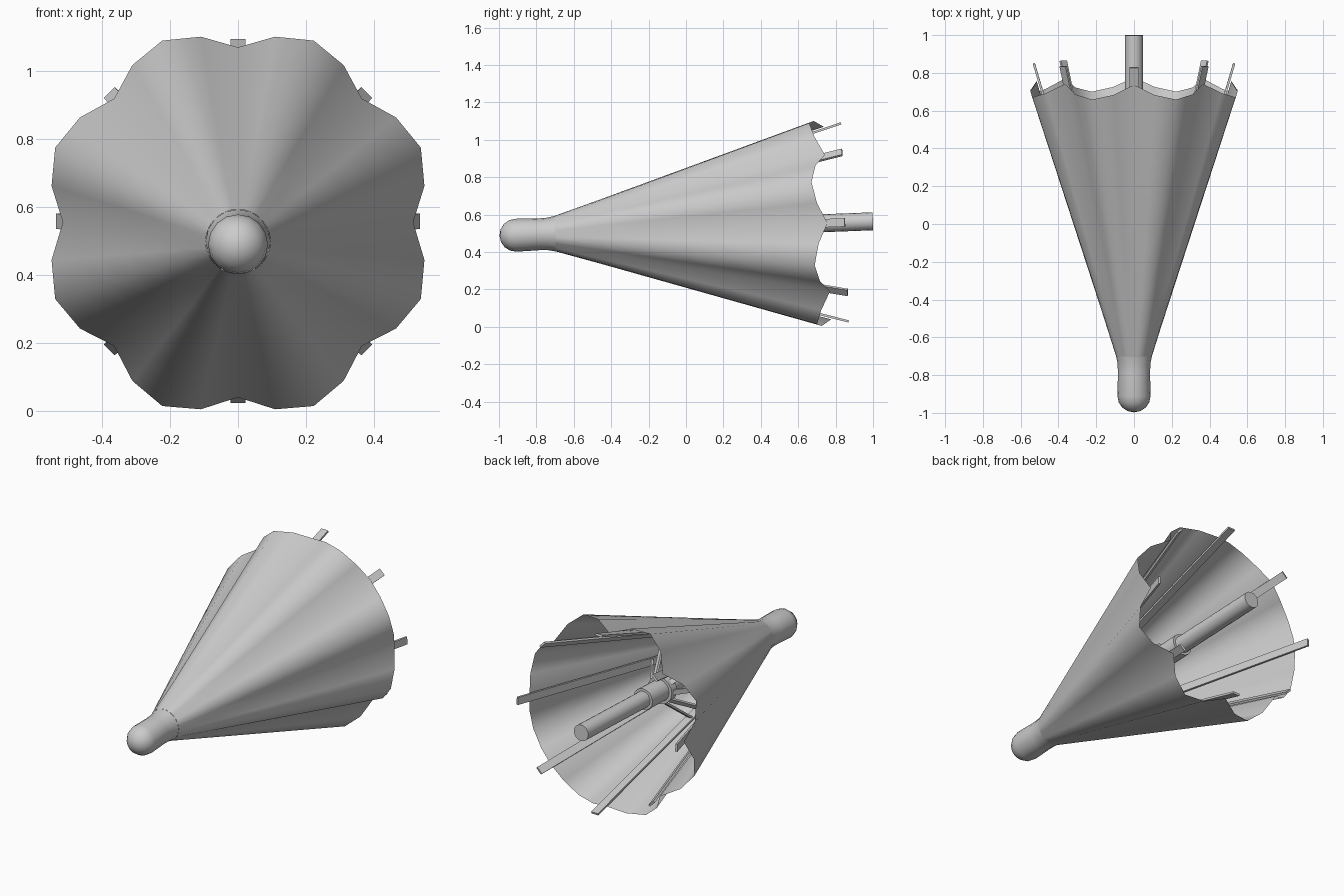
import bpy, bmesh, math
from mathutils import Matrix, Vector

if "Cube" in bpy.data.objects:
    bpy.data.objects.remove(bpy.data.objects["Cube"])

# The umbrella is built along Y, then tilted and lifted
TILT = Matrix.Translation((0, 0, 0.525)) @ Matrix.Rotation(math.atan(0.039), 4, 'X')
RIBS = 8


def pt(t, r, a):
    """Point at distance t along the axis, radius r, angle a from the top."""
    return Vector((r * math.sin(a), t, r * math.cos(a)))


def finish(name, bm, smooth=40, recalc=True):
    if recalc:
        bmesh.ops.recalc_face_normals(bm, faces=bm.faces)
    bm.transform(TILT)
    me = bpy.data.meshes.new(name)
    bm.to_mesh(me)
    bm.free()
    ob = bpy.data.objects.new(name, me)
    bpy.context.collection.objects.link(ob)
    bpy.ops.object.select_all(action='DESELECT')
    ob.select_set(True)
    bpy.context.view_layer.objects.active = ob
    bpy.ops.object.shade_smooth_by_angle(angle=math.radians(smooth))
    return ob


def lathe(name, profile, sides=16, smooth=40):
    """Spin a (t, r) profile around the axis; r = 0 closes an end."""
    bm = bmesh.new()
    rings = []
    for t, r in profile:
        if r == 0:
            rings.append([bm.verts.new((0, t, 0))] * sides)
        else:
            rings.append([bm.verts.new(pt(t, r, 2 * math.pi * i / sides)) for i in range(sides)])
    for a, b in zip(rings, rings[1:]):
        for i in range(sides):
            j = (i + 1) % sides
            quad = list(dict.fromkeys((a[i], a[j], b[j], b[i])))
            bm.faces.new(quad)
    return finish(name, bm, smooth)


def bar(bm, p, q, ang, width, thick):
    """Flat bar between (t, r) points p and q in the radial plane at ang."""
    side = Vector((math.cos(ang), 0, -math.sin(ang))) * width / 2
    a, b = pt(*p, ang), pt(*q, ang)
    out = (b - a).cross(side).normalized() * thick / 2
    v = [bm.verts.new(c + s * side + o * out)
         for c in (a, b) for s, o in ((-1, -1), (1, -1), (1, 1), (-1, 1))]
    for f in ((0, 1, 2, 3), (4, 5, 6, 7), (0, 1, 5, 4), (1, 2, 6, 5), (2, 3, 7, 6), (3, 0, 4, 7)):
        bm.faces.new([v[i] for i in f])


# Canopy: straight lines from a small round top to a scalloped rim
rim = [(0.757, 0.515), (0.705, 0.559), (0.68, 0.582), (0.705, 0.559)]
n, rows = RIBS * 4, 6
bm = bmesh.new()
grid = []
for k in range(rows + 1):
    f = k / rows
    row = []
    for i in range(n):
        a = 2 * math.pi * i / n
        t, r = rim[i % 4]
        row.append(bm.verts.new(pt(-0.7, 0.095, a).lerp(pt(t, r, a), f)))
    grid.append(row)
for a, b in zip(grid, grid[1:]):
    for i in range(n):
        j = (i + 1) % n
        bm.faces.new((a[i], a[j], b[j], b[i]))
finish("canopy", bm, 60)

# Rounded cap at the tip
cap = [(-0.91 - 0.088 * math.cos(a), 0.088 * math.sin(a))
       for a in (math.radians(d) for d in (22.5, 45, 67.5, 90))]
lathe("tip_cap", [(-0.998, 0)] + cap + [(-0.79, 0.085), (-0.74, 0.087), (-0.70, 0.095)], 16, 60)

# Shaft and sliding runner
lathe("shaft", [(-0.75, 0), (-0.75, 0.048), (1.0, 0.048), (1.0, 0)])
lathe("runner", [(0.2, 0.048), (0.2, 0.08), (0.25, 0.08), (0.25, 0.063),
                 (0.41, 0.063), (0.41, 0.048)])

# Ribs under the canopy seams, and stretchers joining them to the runner
ribs, stretchers = bmesh.new(), bmesh.new()
for i in range(RIBS):
    ang = 2 * math.pi * i / RIBS
    bar(ribs, (-0.69, 0.075), (0.85, 0.53), ang, 0.045, 0.012)
    bar(stretchers, (0.23, 0.07), (-0.05, 0.26), ang, 0.03, 0.012)
finish("ribs", ribs, 30)
finish("stretchers", stretchers, 30)
